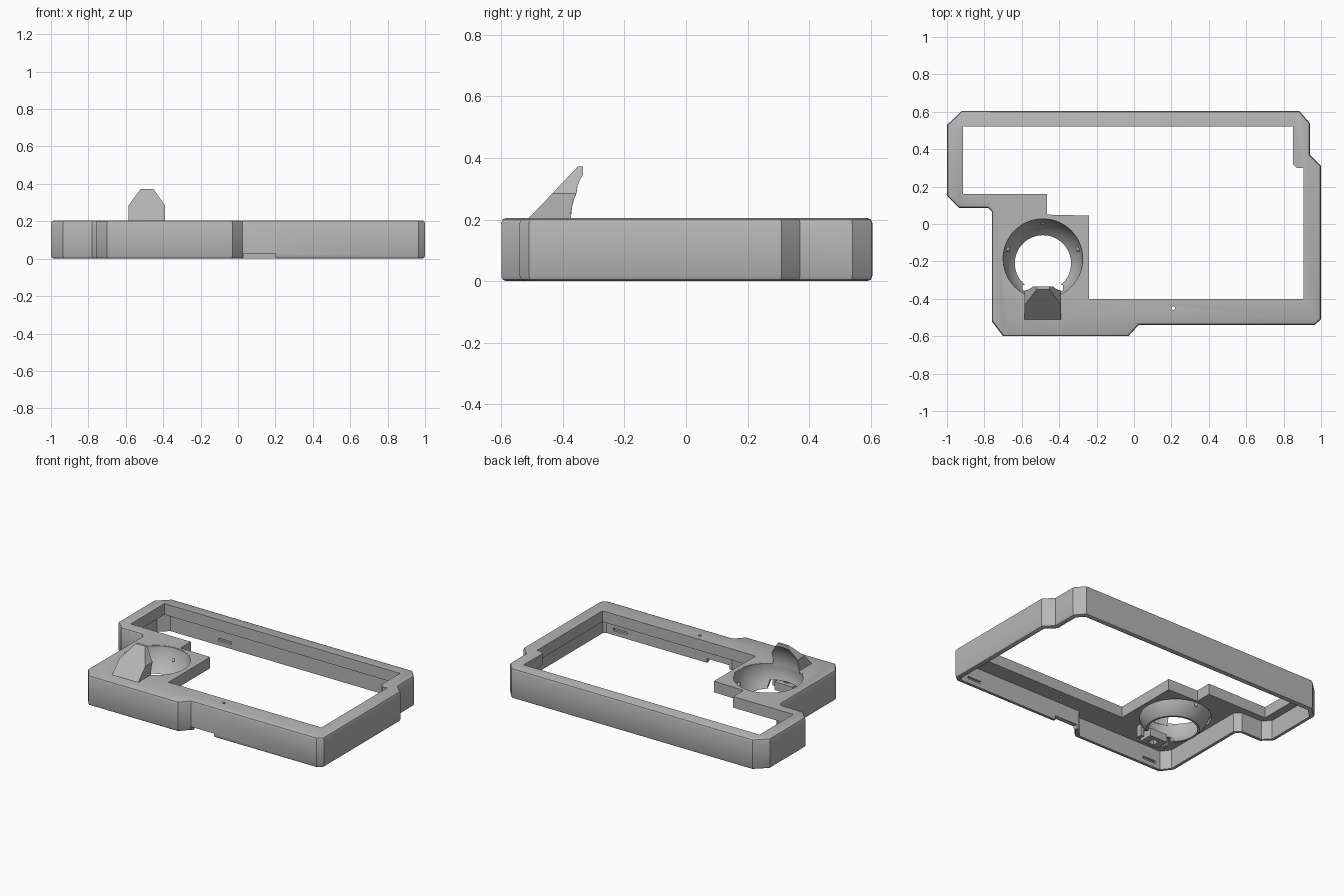
import bpy, bmesh, math
from mathutils import Vector

cube = bpy.data.objects.get("Cube")
if cube:
    bpy.data.objects.remove(cube)

grey = bpy.data.materials.new("plain grey plastic")
grey.use_nodes = True
COLOUR = (0.47, 0.47, 0.47, 1)
grey.diffuse_color = COLOUR
grey.node_tree.nodes["Principled BSDF"].inputs["Base Color"].default_value = COLOUR

TOP, CEILING, WALL = 0.205, 0.13, 0.03
BALL = Vector((-0.487, -0.185, TOP))


def finish(name, bm):
    bmesh.ops.recalc_face_normals(bm, faces=bm.faces[:])
    mesh = bpy.data.meshes.new(name)
    bm.to_mesh(mesh)
    bm.free()
    mesh.materials.append(grey)
    ob = bpy.data.objects.new(name, mesh)
    bpy.context.collection.objects.link(ob)
    return ob


def prism(name, pts, z0, z1, bevel=0):
    bm = bmesh.new()
    face = bm.faces.new([bm.verts.new((x, y, z0)) for x, y in pts])
    out = bmesh.ops.extrude_face_region(bm, geom=[face])
    for v in out["geom"]:
        if isinstance(v, bmesh.types.BMVert):
            v.co.z = z1
    if bevel:
        rims = [e for e in bm.edges if abs(e.verts[0].co.z - e.verts[1].co.z) < 1e-5]
        bmesh.ops.bevel(bm, geom=rims, offset=bevel, segments=2, profile=0.5, affect="EDGES")
    return finish(name, bm)


def box(name, x0, x1, y0, y1, z0, z1):
    return prism(name, [(x0, y0), (x1, y0), (x1, y1), (x0, y1)], z0, z1)


def circle(x, y, r, n):
    return [(x + r * math.cos(math.tau * i / n), y + r * math.sin(math.tau * i / n)) for i in range(n)]


def sphere(name, centre, r, n=64):
    bm = bmesh.new()
    bmesh.ops.create_uvsphere(bm, u_segments=n, v_segments=n // 2, radius=r)
    bmesh.ops.translate(bm, vec=centre, verts=bm.verts[:])
    return finish(name, bm)


def inset(pts, d):
    """Move every side of a counter-clockwise outline inward by d."""
    res = []
    for i, p in enumerate(pts):
        p = Vector(p)
        a = (p - Vector(pts[i - 1])).normalized()
        b = (Vector(pts[(i + 1) % len(pts)]) - p).normalized()
        na, nb = Vector((-a.y, a.x)), Vector((-b.y, b.x))
        res.append(tuple(p + (na + nb) * d / (1 + na.dot(nb))))
    return res


def cut(ob, *cutters):
    bpy.context.view_layer.objects.active = ob
    for c in cutters:
        m = ob.modifiers.new("cut", "BOOLEAN")
        m.operation, m.solver, m.object = "DIFFERENCE", "EXACT", c
        bpy.ops.object.modifier_apply(modifier=m.name)
        bpy.data.objects.remove(c)


def smooth(ob, angle):
    bpy.ops.object.select_all(action="DESELECT")
    ob.select_set(True)
    bpy.context.view_layer.objects.active = ob
    bpy.ops.object.shade_smooth_by_angle(angle=math.radians(angle))


# Hollow housing, open underneath
outline = [(-0.70, -0.60), (-0.03, -0.60), (0.025, -0.54), (0.965, -0.54), (1.0, -0.51),
           (1.0, 0.31), (0.94, 0.37), (0.94, 0.54), (0.885, 0.603), (-0.92, 0.605),
           (-1.0, 0.53), (-1.0, 0.15), (-0.935, 0.085), (-0.78, 0.085), (-0.76, 0.065),
           (-0.76, -0.52)]
window = [(-0.24, -0.40), (0.905, -0.40), (0.905, 0.30), (0.87, 0.30), (0.85, 0.32),
          (0.85, 0.52), (-0.915, 0.52), (-0.915, 0.16), (-0.465, 0.16), (-0.465, 0.05),
          (-0.24, 0.045)]
housing = prism("housing", outline, 0, TOP, 0.016)
cut(housing,
    prism("cavity", inset(outline, WALL), -0.1, CEILING),
    prism("window_cutter", window, 0.05, 0.4),
    prism("bowl_hole", circle(BALL.x, BALL.y, 0.22, 64), 0.05, 0.4),
    prism("indicator_hole", circle(0.21, -0.45, 0.01, 12), 0.05, 0.4),
    box("cable_notch", 0.03, 0.20, -0.7, -0.49, -0.1, 0.028))
# Shallow catch slots on the inside of the walls
for x, y in [(0.85, -0.51), (-0.6, -0.57), (-0.5, 0.575)]:
    cut(housing, box("catch_slot", x - 0.05, x + 0.05, y - 0.015, y + 0.015, 0.03, 0.048))
smooth(housing, 30)

# Ball bowl: rings going down the inside, then back up the outside
bm = bmesh.new()
FLOOR, STEPS, SIDES = 0.055, 10, 64
levels = [TOP - 0.001 - (TOP - FLOOR) * i / STEPS for i in range(STEPS + 1)]
profile = []
for thick, zs in ((0, levels), (0.014, levels[::-1])):
    for z in zs:
        t = (TOP - z) / (TOP - FLOOR)
        profile.append((math.sqrt(0.213 ** 2 - (TOP - z) ** 2) + thick, z, -0.025 * t))
rings = [[bm.verts.new((x, y, z)) for x, y in circle(BALL.x, BALL.y + dy, r, SIDES)]
         for r, z, dy in profile]
for k, ring in enumerate(rings):
    prev = rings[k - 1]
    for i in range(SIDES):
        j = (i + 1) % SIDES
        bm.faces.new((prev[i], prev[j], ring[j], ring[i]))
bowl = finish("ball_bowl", bm)
cut(bowl, box("sensor_gap", -0.595, -0.38, -0.5, -0.325, 0.0, 0.10))
smooth(bowl, 40)

# Three small bearings inside the bowl
for angle in (15, 90, 165):
    a = math.radians(angle)
    spot = BALL + Vector((0.196 * math.cos(a), 0.196 * math.sin(a), -0.075))
    smooth(sphere("bearing", spot, 0.014, 16), 60)

# Sensor mount under the front of the bowl
mount = box("sensor_mount", -0.555, -0.42, -0.44, -0.345, 0.045, 0.10)
cut(mount, box("sensor_window", -0.51, -0.465, -0.42, -0.375, 0.0, 0.2))
for x in (-0.585, -0.39):
    box("mount_post", x - 0.012, x + 0.012, -0.42, -0.385, 0.05, CEILING + 0.01)

# Leaning hood over the ball, hollowed by the ball shape
bm = bmesh.new()
front = [(-0.585, 0.19), (-0.39, 0.19), (-0.39, 0.285), (-0.452, 0.373), (-0.521, 0.373),
         (-0.585, 0.285)]
near = [bm.verts.new((x, -0.51 + (z - TOP) * 0.95, z)) for x, z in front]
far = [bm.verts.new((x, -0.335, z)) for x, z in front]
bm.faces.new(near)
bm.faces.new(far[::-1])
for i in range(len(front)):
    j = (i + 1) % len(front)
    bm.faces.new((near[i], far[i], far[j], near[j]))
hood = finish("ball_hood", bm)
cut(hood, sphere("ball_cutter", BALL, 0.2125))
smooth(hood, 20)
